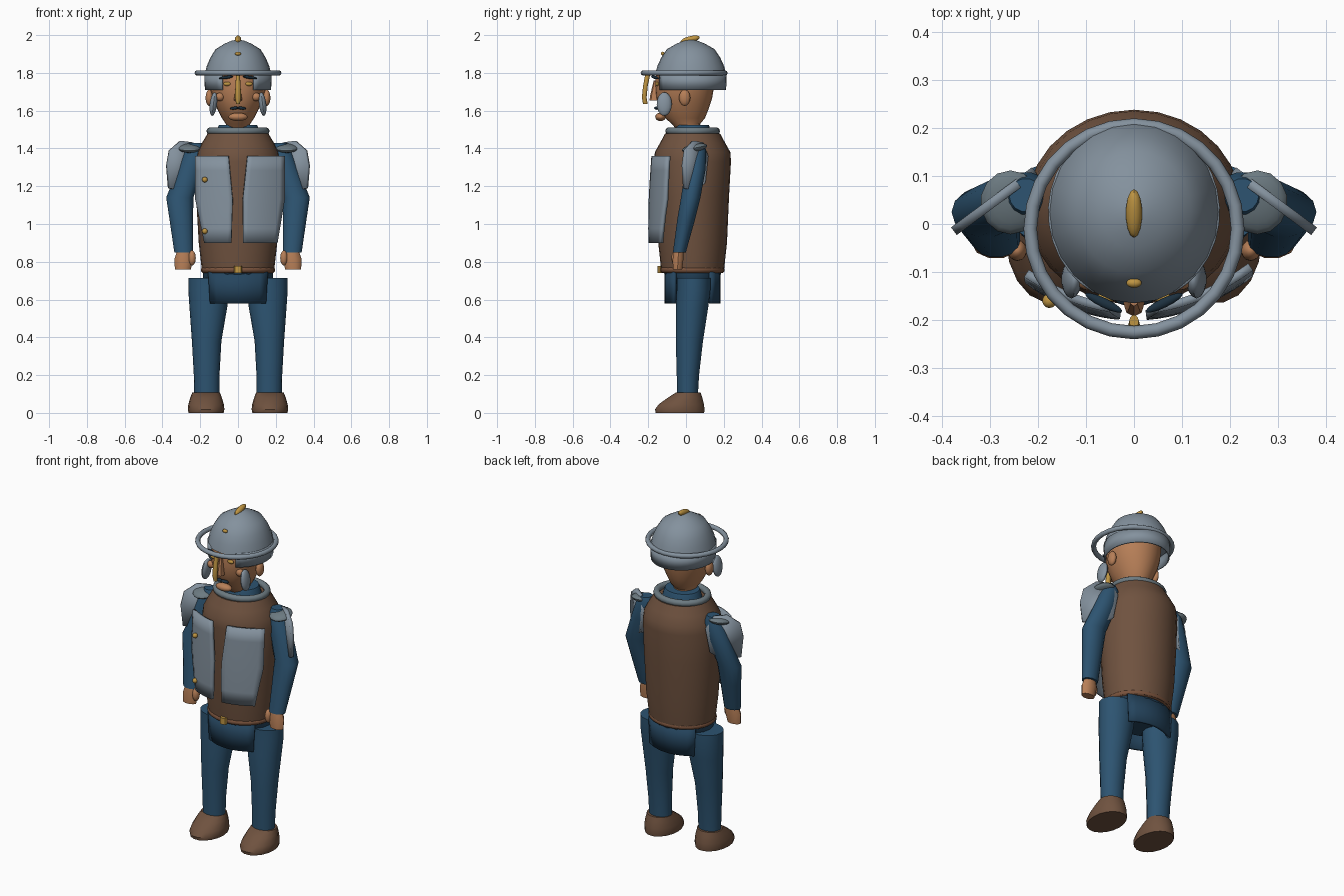
import bpy, bmesh, math
from mathutils import Vector, Matrix, Euler

if "Cube" in bpy.data.objects:
    bpy.data.objects.remove(bpy.data.objects["Cube"])


def material(name, rgb):
    m = bpy.data.materials.new(name)
    m.diffuse_color = (*rgb, 1)
    m.use_nodes = True
    m.node_tree.nodes["Principled BSDF"].inputs["Base Color"].default_value = m.diffuse_color
    return m


STEEL = material("light steel", (.23, .285, .34))
IRON = material("dark steel", (.15, .195, .22))
BLUE = material("blue cloth", (.026, .088, .165))
NAVY = material("navy cloth", (.018, .058, .11))
BROWN = material("brown leather", (.16, .085, .05))
BELT = material("belt leather", (.19, .085, .045))
SKIN = material("skin", (.47, .21, .095))
GOLD = material("brass", (.52, .30, .055))
DARK = material("dark hair", (.012, .03, .05))


def finish(name, bm, mat, solid=0, angle=40):
    bmesh.ops.recalc_face_normals(bm, faces=bm.faces)
    me = bpy.data.meshes.new(name)
    bm.to_mesh(me)
    bm.free()
    me.materials.append(mat)
    ob = bpy.data.objects.new(name, me)
    bpy.context.collection.objects.link(ob)
    if solid:
        mod = ob.modifiers.new("thickness", 'SOLIDIFY')
        mod.thickness, mod.offset = solid, 0
    bpy.ops.object.select_all(action='DESELECT')
    ob.select_set(True)
    bpy.context.view_layer.objects.active = ob
    bpy.ops.object.shade_smooth_by_angle(angle=math.radians(angle))
    return ob


def loft(name, rings, mat, n=20, angle=40):
    """Stack of level ellipses (x, y, z, rx, ry), capped at both ends."""
    bm = bmesh.new()
    loops = [[bm.verts.new((x + rx * math.cos(2 * math.pi * i / n),
                            y + ry * math.sin(2 * math.pi * i / n), z))
              for i in range(n)] for x, y, z, rx, ry in rings]
    for a, b in zip(loops, loops[1:]):
        for i in range(n):
            bm.faces.new((a[i], a[(i + 1) % n], b[(i + 1) % n], b[i]))
    bm.faces.new(loops[0])
    bm.faces.new(loops[-1])
    return finish(name, bm, mat, angle=angle)


def ball(name, loc, size, mat, rot=(0, 0, 0), n=14):
    bm = bmesh.new()
    mtx = (Matrix.Translation(loc) @ Euler(rot).to_matrix().to_4x4()
           @ Matrix.Diagonal((*size, 1)))
    bmesh.ops.create_uvsphere(bm, u_segments=n, v_segments=10, radius=1, matrix=mtx)
    return finish(name, bm, mat)


def sheet(name, fn, nu, nv, mat, solid):
    """Curved sheet from fn(u, v), with u and v in 0..1."""
    bm = bmesh.new()
    g = [[bm.verts.new(fn(i / nu, j / nv)) for j in range(nv + 1)] for i in range(nu + 1)]
    for i in range(nu):
        for j in range(nv):
            bm.faces.new((g[i][j], g[i + 1][j], g[i + 1][j + 1], g[i][j + 1]))
    return finish(name, bm, mat, solid)


def ring(name, loc, rx, ry, r, mat, n=24):
    """Elliptical tube lying level."""
    bm = bmesh.new()
    m = 10
    g = []
    for i in range(n):
        a = 2 * math.pi * i / n
        row = []
        for j in range(m):
            b = 2 * math.pi * j / m
            row.append(bm.verts.new((loc[0] + (rx + r * math.cos(b)) * math.cos(a),
                                     loc[1] + (ry + r * math.cos(b)) * math.sin(a),
                                     loc[2] + r * math.sin(b))))
        g.append(row)
    for i in range(n):
        for j in range(m):
            k, l = (i + 1) % n, (j + 1) % m
            bm.faces.new((g[i][j], g[k][j], g[k][l], g[i][l]))
    return finish(name, bm, mat, angle=50)


# Torso, belt and collar
loft("torso", [(0, .035, z, rx, ry) for z, rx, ry in
     ((.745, .19, .165), (.9, .208, .182), (1.15, .222, .193), (1.33, .224, .203),
      (1.38, .215, .2), (1.43, .19, .172), (1.48, .16, .145))], BROWN, 28)
ring("belt", (0, .033, .757), .18, .155, .017, BELT)
loft("buckle", [(0, -.138, .74, .022, .014), (0, -.138, .778, .022, .014)], GOLD, 8)
ring("collar", (0, .035, 1.492), .148, .126, .019, IRON)
loft("neck_cloth", [(0, .035, 1.46, .12, .1), (0, .035, 1.515, .105, .09),
                    (0, .035, 1.525, .1, .085)], BLUE)

# Hips with front and back skirt flaps
loft("hips", [(0, .035, .64, .14, .09), (0, .035, .71, .185, .14),
              (0, .035, .75, .185, .155)], NAVY)
for part, side in (("front_flap", -1), ("back_flap", 1)):
    sheet(part, lambda u, v: ((u - .5) * (.31 - .02 * v),
          .035 + side * (.14 - 1.9 * (u - .5) ** 2 * .1), .745 - .165 * v), 8, 2, NAVY, .016)

# Head and face
loft("head", [(0, y, z, rx, ry) for z, y, rx, ry in
     ((1.47, .03, .055, .055), (1.53, .0, .065, .075), (1.56, -.005, .085, .105),
      (1.61, -.01, .11, .13), (1.66, -.01, .132, .147), (1.71, -.008, .145, .154),
      (1.77, -.005, .15, .157), (1.82, 0, .145, .15))], SKIN, 24)
ball("chin", (0, -.135, 1.567), (.052, .028, .022), SKIN)
loft("nose", [(0, -.165, 1.655, .022, .028), (0, -.165, 1.68, .018, .025),
              (0, -.155, 1.76, .01, .016)], SKIN, 8)

# Helmet
loft("helmet_dome", [(0, .025, z, r, r * 1.067) for z, r in
     ((1.785, .178), (1.835, .166), (1.88, .147), (1.925, .119), (1.955, .07),
      (1.97, .035), (1.976, .006))], STEEL, 24)
GAP = math.radians(28)


def band(u, v):
    a = -math.pi / 2 + GAP + u * (2 * math.pi - 2 * GAP)
    k = 1 - .02 * v
    return (.175 * k * math.cos(a), .025 + .187 * k * math.sin(a), 1.795 - .085 * v)


sheet("helmet_band", band, 28, 1, STEEL, .008)
ring("helmet_rim", (0, -.01, 1.8), .216, .216, .014, STEEL, 28)
ball("helmet_crest", (0, .022, 1.977), (.017, .052, .017), GOLD, (.24, 0, 0))
ball("helmet_stud", (0, -.123, 1.902), (.016, .01, .01), GOLD)
# Nose guard hanging from the rim
loft("nose_guard", [(0, -.215, 1.635, .01, .013), (0, -.221, 1.67, .016, .013),
                    (0, -.215, 1.73, .014, .013), (0, -.203, 1.79, .01, .014)], GOLD, 10)

# Chest plates, wrapped round the front of the torso
for part, s, inner, outer in (
        ("left_chest_plate", 1, (.05, .025, .027), (.243, .243, .205)),
        ("right_chest_plate", -1, (.05, .028, .035), (.224, .222, .175))):
    def plate(u, v):
        w = v * 2
        k = min(int(w), 1)
        a = inner[k] + (inner[k + 1] - inner[k]) * (w - k)
        b = outer[k] + (outer[k + 1] - outer[k]) * (w - k)
        x = a + (b - a) * u
        return (s * x, -.178 - .014 * math.sin(v * 1.9) + 1.5 * x * x, 1.36 - .46 * v)
    sheet(part, plate, 8, 6, STEEL, .018)
for i, z in enumerate((1.235, .962)):
    ball("plate_stud_%d" % i, (-.176, -.16, z), (.015, .015, .015), GOLD)

# Mirrored parts
PAULDRON = ((0, 1.31), (.018, 1.39), (.09, 1.44), (.165, 1.432), (.21, 1.36),
            (.185, 1.22), (.11, 1.17), (.012, 1.19))
for side, s in (("left", 1), ("right", -1)):
    # Face details
    ball(side + "_ear", (s * .152, -.007, 1.668), (.02, .03, .043), SKIN)
    ball(side + "_cheek", (s * .096, -.118, 1.673), (.024, .02, .022), SKIN)
    ball(side + "_cheek_guard", (s * .13, -.115, 1.635), (.02, .04, .063), STEEL,
         (0, s * -.12, 0))
    ball(side + "_eye", (s * .058, -.153, 1.742), (.02, .01, .011), GOLD)
    ball(side + "_brow", (s * .063, -.164, 1.776), (.043, .01, .008), DARK,
         (0, s * .12, s * .45))
    ball(side + "_moustache", (s * .02, -.155, 1.613), (.024, .014, .008), DARK,
         (0, s * .1, s * .2))
    # Arm, hand and thumb
    loft(side + "_arm", [(s * x, y, z, rx, ry) for x, y, z, rx, ry in
         ((.225, .06, 1.43, .035, .035), (.225, .058, 1.39, .058, .05),
          (.255, .05, 1.29, .066, .055), (.308, .025, 1.14, .072, .053),
          (.3, .0, 1.02, .062, .048), (.287, -.035, .85, .05, .035))], BLUE, 14, 50)
    loft(side + "_hand", [(s * .292, -.045, .758, .042, .026),
                          (s * .287, -.042, .815, .05, .03),
                          (s * .285, -.038, .865, .035, .026)], SKIN, 10)
    ball(side + "_thumb", (s * .243, -.055, .82), (.02, .022, .04), SKIN)
    # Shoulder disc and plate
    ball(side + "_shoulder_disc", (s * .257, .045, 1.402), (.063, .068, .022), IRON,
         (.2, 0, 0))
    bm = bmesh.new()
    d = Vector((-.175, .13, 0)).normalized()
    bm.faces.new([bm.verts.new((s * (.375 + d.x * u), -.015 + d.y * u, z))
                  for u, z in PAULDRON])
    finish(side + "_shoulder_plate", bm, STEEL, .02)
    # Leg and boot
    loft(side + "_leg", [(s * x, y, z, rx, ry) for x, y, z, rx, ry in
         ((.165, .008, .08, .066, .055), (.166, .01, .2, .068, .06),
          (.166, .018, .38, .078, .073), (.157, .032, .56, .1, .087),
          (.155, .04, .65, .108, .09), (.155, .04, .715, .108, .09))], BLUE, 18)
    loft(side + "_boot", [(s * .169, y, z, rx, ry) for y, z, rx, ry in
         ((-.032, 0, .093, .13), (-.033, .018, .097, .133), (-.025, .045, .094, .122),
          (-.005, .08, .084, .093), (.012, .108, .073, .066))], BROWN, 18)
